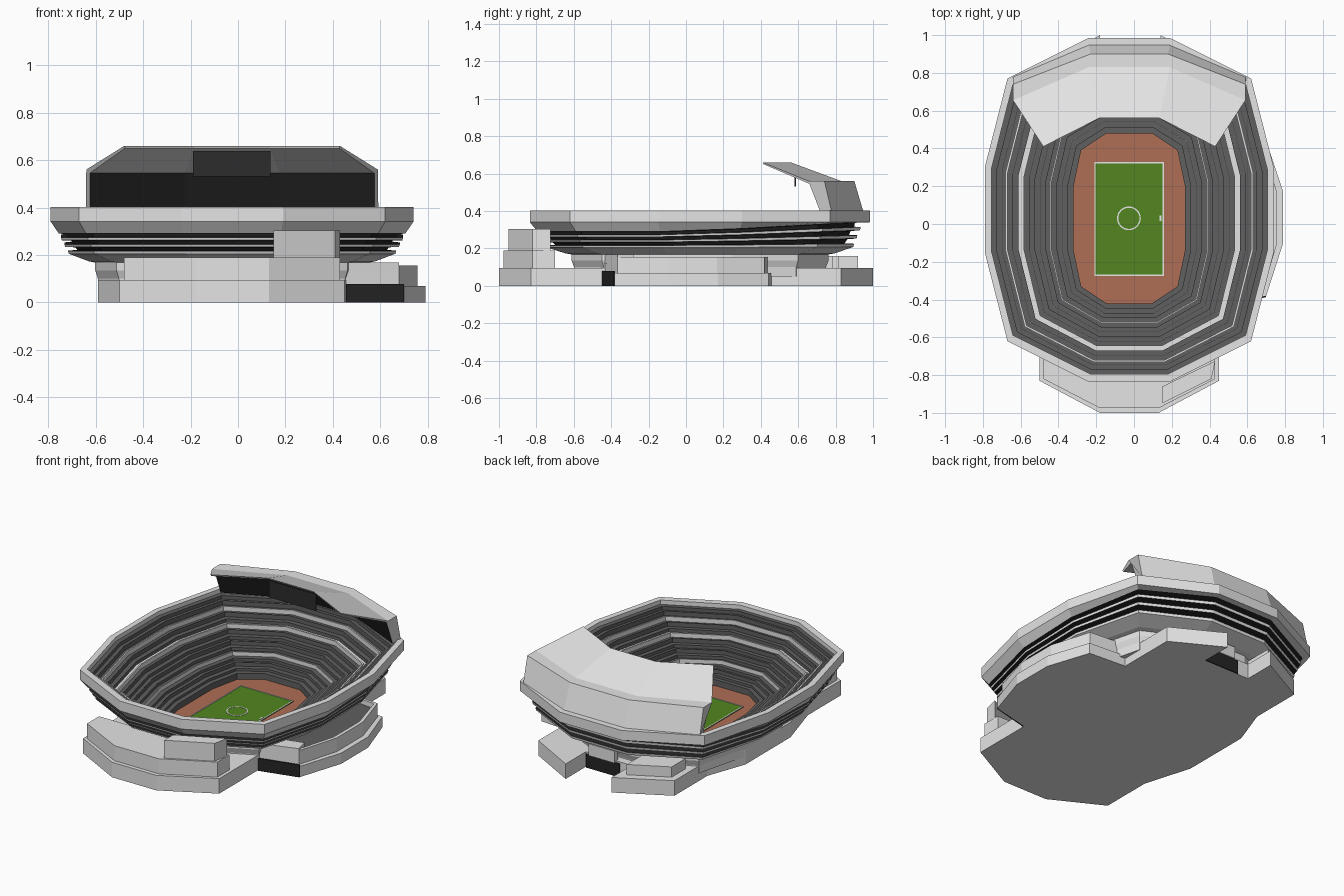
import bpy, bmesh, math

if "Cube" in bpy.data.objects:
    bpy.data.objects.remove(bpy.data.objects["Cube"])

def mat(name, r, g, b):
    m = bpy.data.materials.new(name)
    m.diffuse_color = (r, g, b, 1)
    m.use_nodes = True
    m.node_tree.nodes["Principled BSDF"].inputs["Base Color"].default_value = m.diffuse_color
    return m

LIGHT = mat("light concrete", .78, .78, .78)
SEAT = mat("seat grey", .115, .115, .115)
DARK = mat("dark glass", .018, .018, .018)
SCREEN = mat("screen black", .025, .025, .025)
GRASS = mat("grass green", .085, .24, .014)
TRACK = mat("track clay", .43, .155, .09)
WHITE = mat("line white", .9, .9, .9)

def finish(name, bm, mats):
    bmesh.ops.recalc_face_normals(bm, faces=bm.faces[:])
    me = bpy.data.meshes.new(name)
    bm.to_mesh(me)
    bm.free()
    for m in mats:
        me.materials.append(m)
    ob = bpy.data.objects.new(name, me)
    bpy.context.collection.objects.link(ob)
    return ob

def prism(name, pts, z0, z1, m, sink=0, floor=None):
    """Vertical prism; optional parapet with a sunken coloured floor."""
    bm = bmesh.new()
    lo = [bm.verts.new((x, y, z0)) for x, y in pts]
    hi = [bm.verts.new((x, y, z1)) for x, y in pts]
    n = len(pts)
    for i in range(n):
        j = (i + 1) % n
        bm.faces.new((lo[i], lo[j], hi[j], hi[i]))
    bm.faces.new(lo[::-1])
    top = bm.faces.new(hi)
    if sink:
        bmesh.ops.recalc_face_normals(bm, faces=bm.faces[:])
        bmesh.ops.inset_region(bm, faces=[top], thickness=.022)
        bmesh.ops.inset_region(bm, faces=[top], thickness=.002, depth=-sink)
        top.material_index = 1
    return finish(name, bm, [m, floor] if floor else [m])

def box(name, x0, x1, y0, y1, z0, z1, m):
    return prism(name, [(x0, y0), (x1, y0), (x1, y1), (x0, y1)], z0, z1, m)

def loft(name, rings, idx, mats, wrap_rings, caps=False):
    """Skin closed rings; idx gives a material per ring gap or per section side."""
    bm = bmesh.new()
    vs = [[bm.verts.new(p) for p in r] for r in rings]
    n, k = len(rings[0]), len(rings)
    for a in range(k if wrap_rings else k - 1):
        for i in range(n):
            A, B, j = vs[a], vs[(a + 1) % k], (i + 1) % n
            f = bm.faces.new((A[i], A[j], B[j], B[i]))
            f.material_index = idx[a] if wrap_rings else idx[i]
    if caps:
        bm.faces.new(vs[0])
        bm.faces.new(vs[-1][::-1])
    return finish(name, bm, mats)

# Twelve-sided plan shapes: one quadrant, mirrored around
def twelve(q, cx, cy):
    pts = q + [(-x, y) for x, y in q[::-1]] + [(-x, -y) for x, y in q] + [(x, -y) for x, y in q[::-1]]
    return [(cx + x, cy + y) for x, y in pts]

CX = -.025
OUTER = [(.765, .225), (.645, .695), (.215, .91)]
INNER = [(.295, .17), (.255, .36), (.12, .45)]

def scaled(s):
    return twelve([(x * s, y * s) for x, y in OUTER], CX, .075)

def bowl_ring(t):
    a, b = twelve(INNER, CX, .03), scaled(.955)
    return [(p[0] + (q[0] - p[0]) * t, p[1] + (q[1] - p[1]) * t) for p, q in zip(a, b)]

# Bowl: outer shell with flanges, rim, then stepped seating down to the track
rings, idx = [], []

def add(pts, z, m, tilt=False):
    rings.append([(x, y, z + (max(0, y) * .055 * min(1, (z - .2) / .09) if tilt else 0)) for x, y in pts])
    idx.append(m)

for s, z, m in [(.74, .05, 0), (.74, .10, 0), (.755, .135, 0), (.755, .168, 0), (.79, .173, 0), (.90, .205, 0),
                (.905, .216, 2), (.85, .218, 2), (.865, .232, 2), (.92, .234, 0), (.925, .245, 2), (.875, .247, 2),
                (.885, .260, 2), (.94, .262, 0), (.943, .273, 2), (.905, .275, 2), (.91, .288, 2), (.955, .29, 0)]:
    add(scaled(s), z, m, z > .2)
add(scaled(1), .34, 0)
add(scaled(1), .402, 0)
add(scaled(.955), .402, 0)

def seat_z(t):
    return .085 + .29 * t ** 1.15

ROWS = 15
for r in range(ROWS, 0, -1):
    t1, t0 = r / ROWS, (r - 1) / ROWS
    walkway = r == 10
    add(bowl_ring(t1), seat_z(t1), 0 if walkway else 1)
    lip = .02 if r in (10, 13) else .012 if r == 5 else .005
    if r in (3, 5, 7, 9, 10, 12, 13, 14):     # light parapet at the front of a tier
        add(bowl_ring(t0 + lip), seat_z(t1), 0)
        add(bowl_ring(t0 + lip), seat_z(t1) + .007, 0)
        add(bowl_ring(t0), seat_z(t1) + .007, 0 if r in (5, 10, 13) else 1)
    else:
        add(bowl_ring(t0), seat_z(t1), 1)
add(bowl_ring(0), .05, 0)
loft("stadium_bowl", rings, idx, [LIGHT, SEAT, DARK], True)

# Playing field
prism("running_track", bowl_ring(.01), .045, .06, TRACK)
PX0, PX1, PY0, PY1 = -.21, .158, -.275, .328
box("pitch", PX0, PX1, PY0, PY1, .058, .064, GRASS)
w, lz = .007, .066
for nm, a in {"left_touchline": (PX0, PX0 + w, PY0, PY1), "right_touchline": (PX1 - w, PX1, PY0, PY1),
              "front_goal_line": (PX0, PX1, PY0, PY0 + w), "back_goal_line": (PX0, PX1, PY1 - w, PY1),
              "side_mark": (.136, .146, .015, .045)}.items():
    box(nm, *a, .062, lz, WHITE)
circ = []
for i in range(32):
    c, s = math.cos(i * math.pi / 16), math.sin(i * math.pi / 16)
    circ.append([(-.027 + r * c, .03 + r * s, z) for r, z in ((.056, .062), (.063, .062), (.063, lz), (.056, lz))])
loft("centre_circle", circ, [0] * 32, [WHITE], True)

# Base slab with an entrance recess at the back, opened in the middle for the field
base = prism("base_slab", [(-.5, -.83), (-.18, -1), (.13, -1), (.45, -.83), (.45, -.45), (.53, -.2), (.53, .25),
                           (.45, .45), (.45, .83), (.14, 1), (.14, .80), (-.18, .80), (-.18, 1), (-.5, .83),
                           (-.5, .5), (-.59, .25), (-.59, -.2), (-.5, -.5)], 0, .095, LIGHT)
cut = prism("field_cutter", scaled(.64), .04, .3, LIGHT)
cut.hide_render = True
cut.hide_viewport = True
mod = base.modifiers.new("field_opening", "BOOLEAN")
mod.operation = "DIFFERENCE"
mod.object = cut
mod.solver = "EXACT"

# Front entrance terrace and box
prism("front_terrace", [(-.48, -.82), (-.18, -.975), (.13, -.975), (.43, -.82), (.43, -.70), (.13, -.70),
                        (-.18, -.70), (-.48, -.70)], .095, .19, LIGHT)
prism("front_box", [(.15, -.95), (.41, -.82), (.43, -.725), (.15, -.86)], .19, .303, LIGHT)

# Back entrance
box("back_door", -.10, .135, .80, .807, .0, .085, DARK)
box("back_door_head", -.07, .11, .78, .815, .085, .16, LIGHT)
prism("back_box", [(-.23, .92), (-.46, .80), (-.46, .66), (-.23, .66)], .095, .16, LIGHT)

# Right side podium
prism("podium_step", [(.42, -.45), (.70, -.38), (.79, -.10), (.79, .17), (.70, .44), (.42, .46)],
      0, .068, LIGHT)
prism("podium_terrace", [(.45, -.435), (.68, -.365), (.758, -.10), (.758, .165), (.68, .42), (.45, .44)],
      .068, .155, LIGHT, .03, SEAT)
prism("podium_box", [(.46, -.435), (.68, -.365), (.66, -.28), (.46, -.33)], .12, .168, LIGHT)
prism("podium_door", [(.455, -.449), (.70, -.387), (.70, -.379), (.455, -.440)], 0, .078, DARK)

# Grandstand roof: wall and canopy, one section repeated along the back
END = [(.455, .41, .66), (.615, .655, .56), (.615, .74, .56), (.617, .78, .39),
       (.60, .72, .39), (.60, .66, .545), (.452, .415, .65)]
MID = [(.16, .56, .66), (.215, .83, .56), (.205, .90, .56), (.215, .95, .39),
       (.20, .90, .39), (.20, .83, .545), (.16, .565, .65)]

def station(sec, sx):
    return [(CX + sx * x, y, z) for x, y, z in sec]

loft("grandstand_roof", [station(END, -1), station(MID, -1), station(MID, 1), station(END, 1)],
     [0, 0, 0, 0, 1, 0, 0], [LIGHT, DARK], False, True)

# Video screen under the canopy
box("video_screen", -.19, .137, .58, .589, .53, .636, SCREEN)
